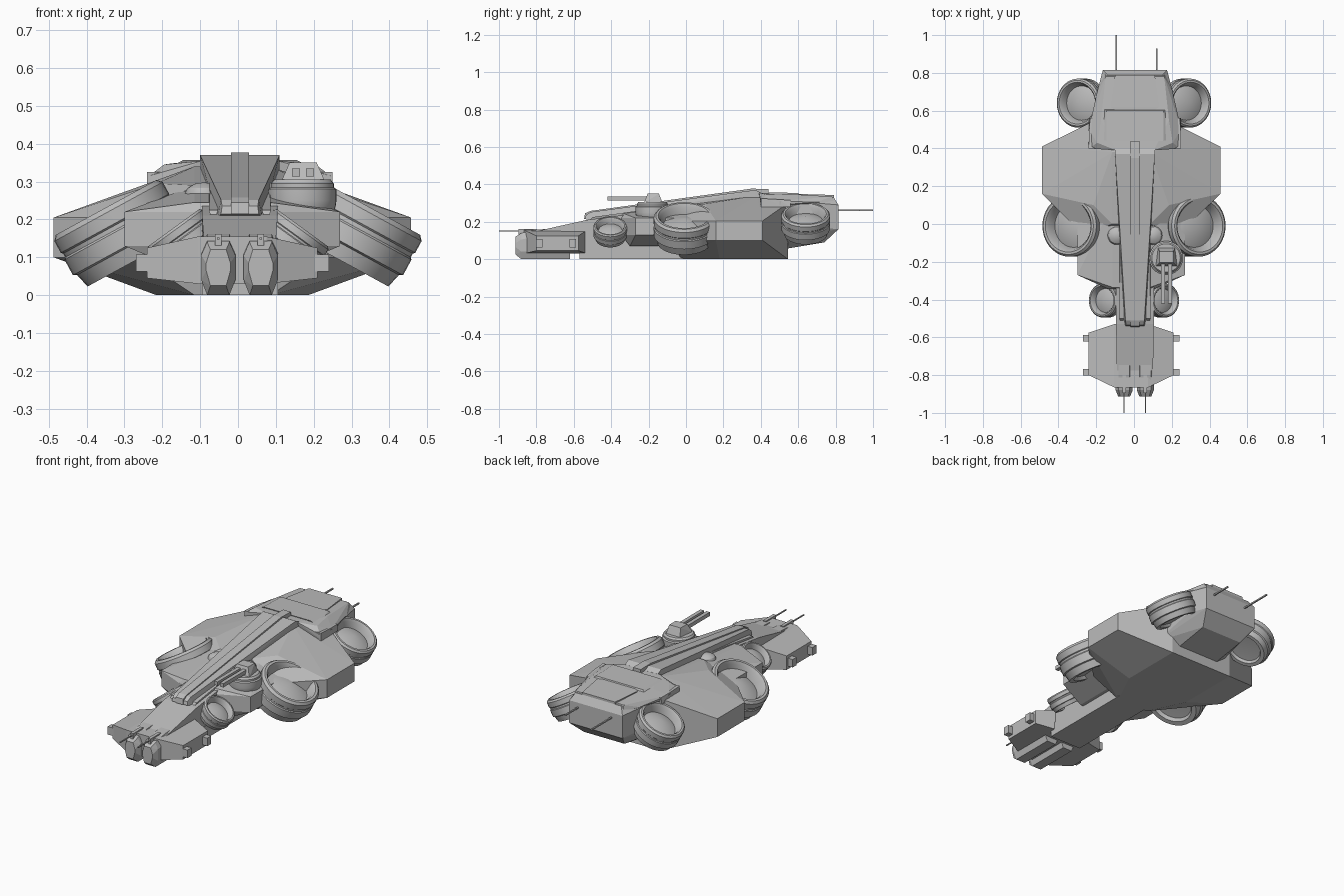
import bpy, bmesh, math
from mathutils import Matrix

grey = bpy.data.materials.new("hull grey")
grey.diffuse_color = (0.5, 0.5, 0.5, 1)


def finish(name, bm, smooth=False):
    bmesh.ops.recalc_face_normals(bm, faces=bm.faces)
    me = bpy.data.meshes.new(name)
    bm.to_mesh(me)
    bm.free()
    me.materials.append(grey)
    if smooth:
        me.shade_smooth()
        me.set_sharp_from_angle(angle=math.radians(30))
    ob = bpy.data.objects.new(name, me)
    bpy.context.collection.objects.link(ob)
    return ob


def hull(name, pts, cx=0.005, mirror=True):
    """Faceted convex block from a half set of corners mirrored about cx."""
    bm = bmesh.new()
    for x, y, z in pts:
        for s in ((1, -1) if mirror else (1,)):
            bm.verts.new((cx + s * x, y, z))
    bmesh.ops.remove_doubles(bm, verts=bm.verts, dist=1e-5)
    res = bmesh.ops.convex_hull(bm, input=bm.verts)
    junk = [v for v in bm.verts if not v.link_faces]
    bmesh.ops.delete(bm, geom=junk, context='VERTS')
    bmesh.ops.dissolve_limit(bm, angle_limit=0.02, verts=bm.verts, edges=bm.edges)
    return finish(name, bm)


def box(name, x0, x1, y0, y1, z0, z1):
    return hull(name, [(x, y, z) for x in (x0, x1) for y in (y0, y1)
                       for z in (z0, z1)], 0, False)


def lathe(name, profile, mat, seg=36):
    """Revolve (radius, height) pairs about local z."""
    bm = bmesh.new()
    vs = [bm.verts.new((r, 0, z)) for r, z in profile]
    es = [bm.edges.new(p) for p in zip(vs, vs[1:])]
    bmesh.ops.spin(bm, geom=vs + es, cent=(0, 0, 0), axis=(0, 0, 1),
                   angle=2 * math.pi, steps=seg, use_merge=False)
    bmesh.ops.remove_doubles(bm, verts=bm.verts, dist=1e-4)
    bm.transform(mat)
    return finish(name, bm, True)


# Main hull: wide faceted body
main = [(.20, .545, 0), (.20, .18, 0), (.10, -.03, 0),
        (.20, .545, .30), (.20, .10, .295), (.10, .38, .34), (.10, 0, .29)]
for z in (.10, .205):
    main += [(.472, .41, z), (.472, .16, z), (.25, -.06, z)]
hull("main_hull", main, -.015)

# Forward hull shoulders
fore = [(.14, -.30, .07), (.14, .1, .07), (.10, -.335, .245), (.10, .1, .29)]
for z in (.13, .22):
    fore += [(.285, -.18, z), (.285, -.27, z), (.12, -.345, z), (.285, .1, z)]
hull("forward_hull", fore, -.015)

# Neck and its keel
hull("neck", [(.095, -.82, .145), (.095, -.82, .06), (.10, -.53, .21), (.10, -.53, .06),
              (.10, 0, .28), (.10, 0, .06)])
box("neck_keel", -.095, .105, -.57, .05, 0, .075)

# Long tapering spine with raised centre strip
hull("spine", [(.05, -.54, .215), (.047, -.535, .235), (.05, -.51, .252),
               (.105, .37, .37), (.105, .40, .355), (.105, .37, .33), (.06, -.50, .20),
               (.105, .40, .33)])
hull("spine_strip", [(.024, -.545, .215), (.024, -.54, .245), (.024, -.51, .258),
                     (.024, .35, .377), (.024, .44, .375), (.024, .44, .34)])
for s in (-1, 1):
    hull("spine_skirt", [(.005, -.52, .20), (.012, -.50, .225), (.005, .36, .345),
                         (.012, .36, .31)], .005 + s * .07)

# Rear cabin and stepped deck
hull("rear_cabin", [(.17, .815, .16), (.17, .815, .29), (.145, .79, .33), (.20, .70, .30),
                    (.20, .70, .17), (.21, .45, .32), (.21, .45, .10),
                    (.13, .74, .09), (.13, .5, .05)])
hull("rear_deck", [(.24, .40, .29), (.24, .40, .315), (.245, .50, .31), (.20, .43, .345),
                   (.18, .55, .348), (.155, .78, .335), (.20, .70, .305), (.16, .80, .30),
                   (.10, .39, .355), (.245, .50, .29)])
hull("deck_plate", [(.13, .62, .335), (.13, .62, .348), (.105, .79, .343), (.105, .79, .33),
                    (.10, .60, .348)])
hull("deck_step", [(.19, .45, .335), (.15, .44, .357), (.15, .60, .354), (.17, .61, .335)])
for s in (-1, 1):
    hull("deck_cheek", [(.02, .40, .28), (.02, .40, .325), (.018, .49, .32), (.012, .56, .315),
                        (.018, .56, .28)], .005 + s * .225)

# Nose wings with notched tips
wing = []
for z, w in ((.03, .155), (.155, .03)):
    wing += [(.09, -.865, z), (.09, -.53, z)]
for z in (.045, .125):
    wing += [(.225, -.80, z), (.225, -.575, z)]
hull("nose_wing", wing, -.015)
for s in (-1, 1):
    for y in (-.785, -.605):
        hull("wing_tip", [(.03, y - .018, .062), (.03, y + .018, .062),
                          (.03, y - .018, .108), (.03, y + .018, .108)], -.015 + s * .225)

# Twin nose pods with clips and probes
for cx in (-.052, .06):
    pod = []
    for y, w, z0, z1 in ((-.912, .032, .025, .12), (-.88, .045, 0, .14),
                         (-.80, .045, 0, .158), (-.62, .045, 0, .17)):
        pod += [(w, y, z0 + .04), (w, y, z1 - .035), (w * .65, y, z0), (w * .65, y, z1)]
    hull("nose_pod", pod, cx)
    box("pod_clip", cx - .009, cx + .009, -.895, -.80, .12, .162)
    box("nose_probe", cx - .003, cx + .003, -1, -.85, .147, .153)

# Rear antennas
for x, end in ((-.095, 1.0), (.12, .93)):
    box("rear_antenna", x - .004, x + .004, .80, end, .258, .266)

# Tilted lift engines, three pairs: x, y, z of rim centre, radius, depth, tilt
ring = [(0, -.12), (.70, -.38), (.78, -.10), (.85, 0), (.93, 0), (1, -.08), (1, -.30),
        (.97, -.33), (.97, -.40), (1, -.43), (1, -.72), (.94, -.75), (.88, -1), (.72, -1),
        (.66, -.88), (0, -.84)]
for label, x, y, z, r, d, tilt in (("front", .170, -.405, .178, .09, .085, 36),
                                   ("middle", .348, -.01, .232, .163, .16, 28.6),
                                   ("rear", .300, .64, .243, .13, .125, 29)):
    for s in (-1, 1):
        m = Matrix.Translation((s * x, y, z)) @ Matrix.Rotation(s * math.radians(tilt), 4, 'Y')
        lathe(label + "_engine", [(a * r, b * d) for a, b in ring], m)

# Gun turret on the right shoulder
lathe("turret_base", [(0, .20), (.075, .20), (.088, .235), (.09, .25), (.09, .28), (.083, .285),
                      (.083, .295), (.075, .305), (0, .305)], Matrix.Translation((.17, -.18, 0)))
hull("turret_head", [(.058, -.225, .30), (.045, -.125, .30), (.036, -.205, .35),
                     (.036, -.145, .35)], .172)
for x in (.153, .19):
    box("gun_barrel", x - .011, x + .011, -.42, -.18, .313, .335)

# Low sensor domes beside the spine
for s in (-1, 1):
    lathe("sensor_dome", [(0, .23), (.05, .23), (.05, .27), (.043, .283), (.025, .294), (0, .298)],
          Matrix.Translation((.005 + s * .095, -.06, 0)), 20)
